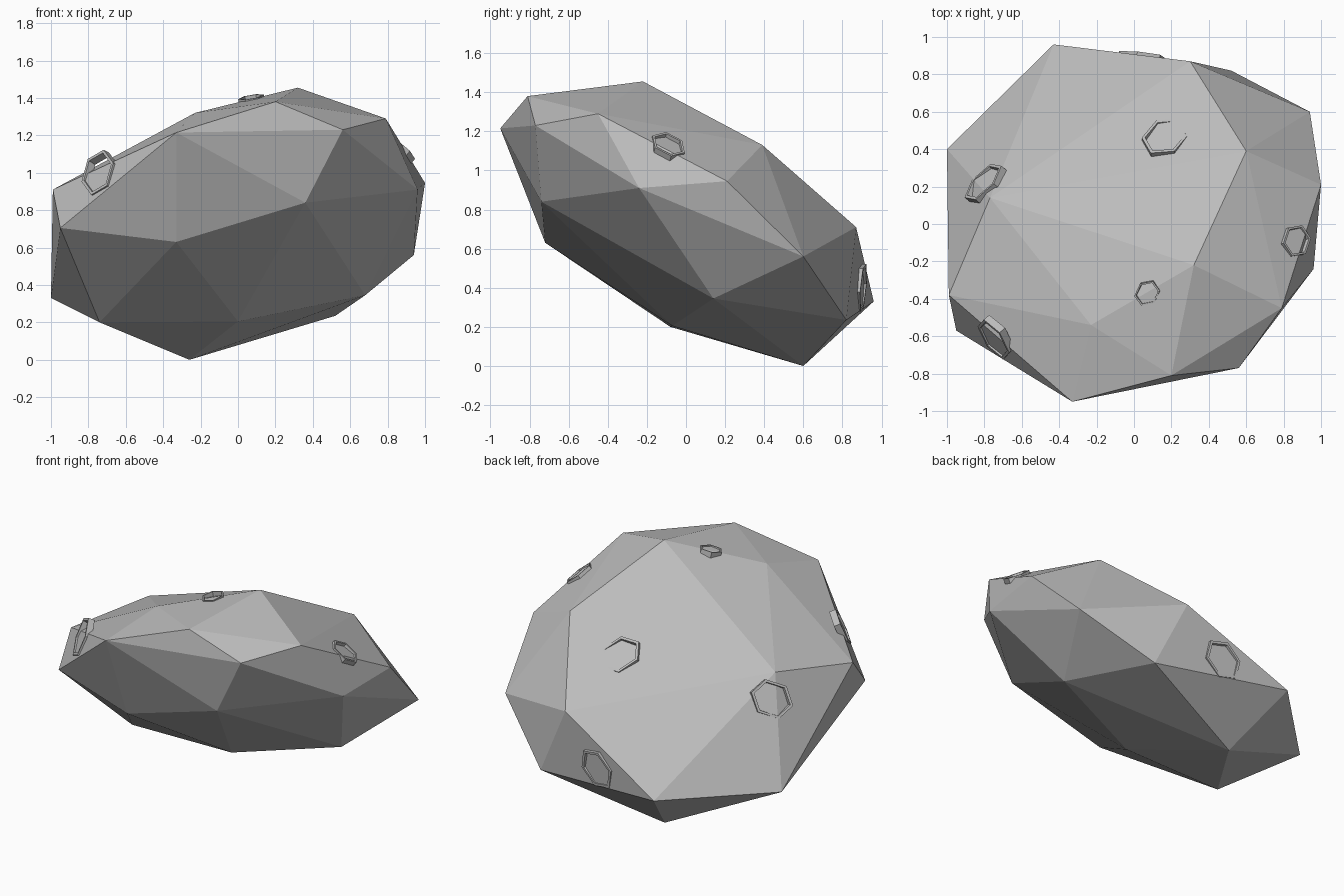
import bpy, bmesh, math
from mathutils import Vector
from mathutils.bvhtree import BVHTree

if "Cube" in bpy.data.objects:
    bpy.data.objects.remove(bpy.data.objects["Cube"])

rock_grey = bpy.data.materials.new("rock grey")
rock_grey.diffuse_color = (0.5, 0.5, 0.5, 1)
rock_grey.use_nodes = True
rock_grey.node_tree.nodes["Principled BSDF"].inputs["Base Color"].default_value = rock_grey.diffuse_color


def finish(bm, name):
    bmesh.ops.recalc_face_normals(bm, faces=bm.faces[:])
    mesh = bpy.data.meshes.new(name)
    bm.to_mesh(mesh)
    mesh.materials.append(rock_grey)
    obj = bpy.data.objects.new(name, mesh)
    bpy.context.collection.objects.link(obj)
    return obj


# Faceted boulder: convex hull around its corner points
corners = [
    # upper face
    (0.32, -0.22, 1.455), (-0.23, -0.54, 1.32), (-0.77, 0.14, 0.985),
    (0.60, 0.39, 1.13), (0.30, 0.87, 0.71), (-0.43, 0.96, 0.33), (-1.0, 0.40, 0.33),
    # front and right rim
    (0.20, -0.81, 1.38), (0.56, -0.77, 1.23), (-0.33, -0.95, 1.215),
    (0.79, -0.45, 1.29), (0.96, -0.24, 0.91), (1.0, 0.21, 0.945),
    (0.94, 0.60, 0.56), (-0.99, -0.38, 0.91), (-0.95, -0.57, 0.705),
    # underside
    (0.36, -0.74, 0.84), (-0.33, -0.72, 0.63), (0.68, 0.14, 0.345),
    (0.0, -0.07, 0.205), (-0.74, -0.08, 0.20), (-0.26, 0.60, 0.0), (0.52, 0.82, 0.235),
]
bm = bmesh.new()
for c in corners:
    bm.verts.new(c)
hull = bmesh.ops.convex_hull(bm, input=bm.verts[:])
loose = [v for v in bm.verts if not v.link_faces]
bmesh.ops.delete(bm, geom=loose, context='VERTS')
bmesh.ops.recalc_face_normals(bm, faces=bm.faces[:])
surface = BVHTree.FromBMesh(bm)
finish(bm, "boulder")


# Thin six-sided crater rims, half sunk in the surface
def crater_rim(name, near, radius, turn):
    spot, normal, _, _ = surface.find_nearest(Vector(near))
    radial = (spot - Vector((0, 0, 0.73))).normalized()
    axis = (normal * 0.8 + radial * 0.2).normalized()
    u = axis.orthogonal().normalized()
    w = axis.cross(u)
    profile = [(1.0, -0.03), (1.0, 0.012), (0.86, 0.012), (0.80, -0.03)]
    ring = bmesh.new()
    loops = []
    for i in range(6):
        a = turn + i * math.tau / 6
        d = u * math.cos(a) + w * math.sin(a) * 0.85
        loops.append([ring.verts.new(spot + d * radius * s + axis * h) for s, h in profile])
    for i in range(6):
        p, q = loops[i], loops[(i + 1) % 6]
        for k in range(4):
            n = (k + 1) % 4
            ring.faces.new((p[k], q[k], q[n], p[n]))
    finish(ring, name)


crater_rim("crater_rim_top", (0.16, 0.49, 1.01), 0.14, 0.1)
crater_rim("crater_rim_peak", (0.07, -0.37, 1.40), 0.075, 0.4)
crater_rim("crater_rim_left", (-0.80, 0.22, 0.84), 0.14, 0.2)
crater_rim("crater_rim_right", (0.85, -0.10, 1.10), 0.10, 0.5)
crater_rim("crater_rim_front_left", (-0.73, -0.60, 0.99), 0.14, 0.3)
crater_rim("crater_rim_back", (0.04, 0.90, 0.40), 0.14, 0.0)
